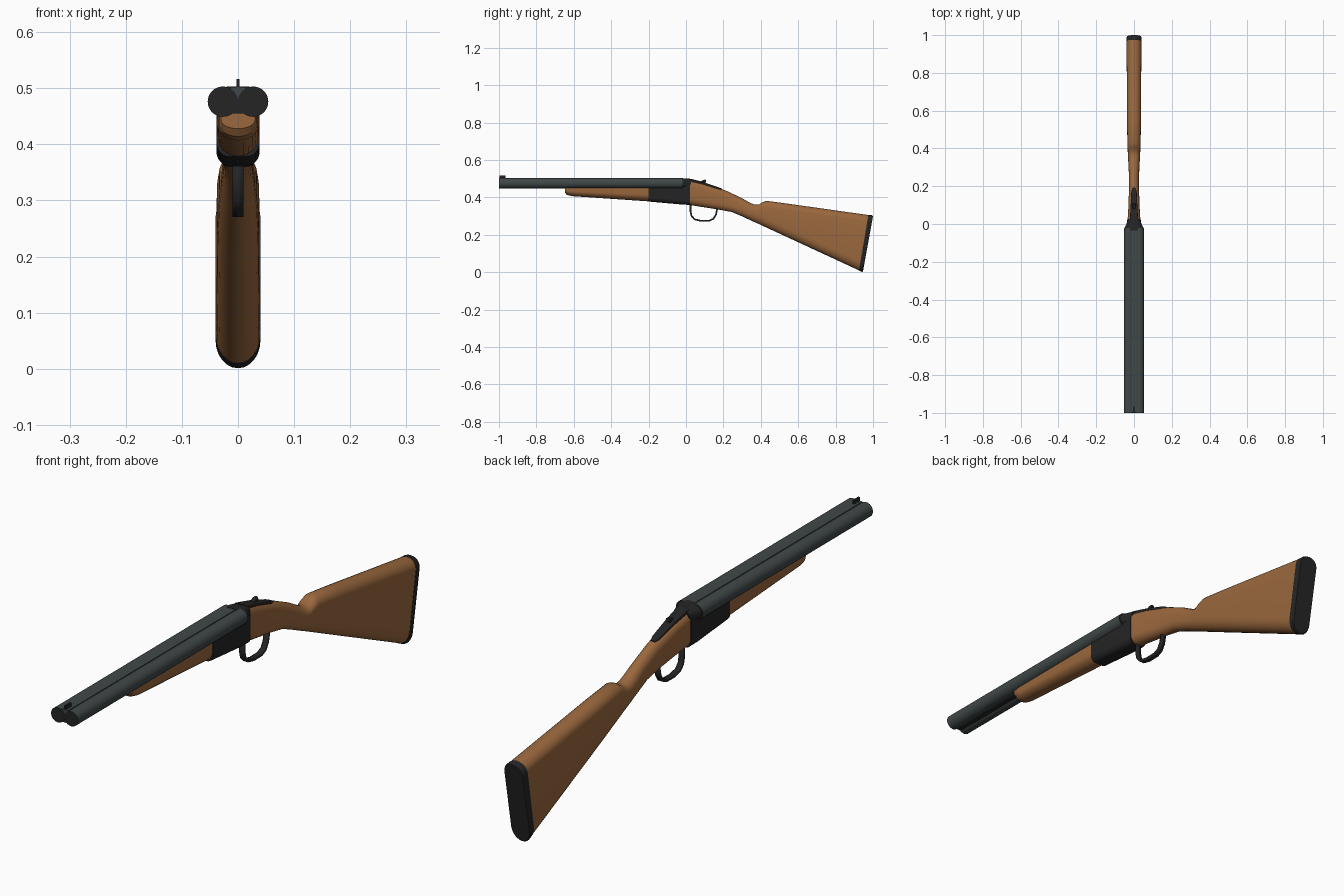
import bpy, bmesh, math
from mathutils import Vector


def material(name, col):
    m = bpy.data.materials.new(name)
    m.diffuse_color = (*col, 1)
    return m


WOOD = material("walnut wood", (0.33, 0.14, 0.048))
STEEL = material("grey barrel steel", (0.052, 0.064, 0.064))
DARK = material("dark metal", (0.018, 0.018, 0.018))


def finish(name, bm, mat, angle=35):
    bmesh.ops.recalc_face_normals(bm, faces=bm.faces[:])
    me = bpy.data.meshes.new(name)
    bm.to_mesh(me)
    bm.free()
    ob = bpy.data.objects.new(name, me)
    bpy.context.collection.objects.link(ob)
    me.materials.append(mat)
    bpy.ops.object.select_all(action='DESELECT')
    ob.select_set(True)
    bpy.context.view_layer.objects.active = ob
    bpy.ops.object.shade_smooth_by_angle(angle=math.radians(angle))
    return ob


def loft(name, stations, mat, rx=1.0, seg=6):
    """Station: y top, z top, y bottom, z bottom, half width, top and bottom corner height."""
    bm = bmesh.new()
    rings = []
    for yt, zt, yb, zb, w, rt, rb in stations:
        top, bot = Vector((0, yt, zt)), Vector((0, yb, zb))
        mid, up, h = (top + bot) / 2, (top - bot).normalized(), (top - bot).length / 2
        ring = []
        for q in range(4):
            sx = 1 if q in (0, 3) else -1
            r, sz = (rt, 1) if q < 2 else (rb, -1)
            r = min(r, h * 0.98)
            for i in range(seg + 1):
                if rx == 1 and i == seg and q in (0, 2):
                    continue  # shared point on the centre line
                a = math.pi / 2 * (q + i / seg)
                x = sx * w * (1 - rx) + w * rx * math.cos(a)
                ring.append(bm.verts.new(mid + up * (sz * (h - r) + r * math.sin(a)) + Vector((x, 0, 0))))
        rings.append(ring)
    n = len(rings[0])
    for a, b in zip(rings, rings[1:]):
        for i in range(n):
            bm.faces.new((a[i], a[(i + 1) % n], b[(i + 1) % n], b[i]))
    bm.faces.new(rings[0])
    bm.faces.new(rings[-1])
    return finish(name, bm, mat)


def box(name, x, y, z, mat):
    bm = bmesh.new()
    bmesh.ops.create_cube(bm, size=1)
    for v in bm.verts:
        v.co = Vector([(r[0] + r[1]) / 2 + c * (r[1] - r[0]) for r, c in zip((x, y, z), v.co)])
    return finish(name, bm, mat)


# Twin barrels with dark muzzle faces
for side, s in (("left", -1), ("right", 1)):
    bm = bmesh.new()
    bmesh.ops.create_cone(bm, cap_ends=True, segments=32, radius1=0.027, radius2=0.027, depth=0.98)
    for v in bm.verts:
        v.co = Vector((s * 0.027 + v.co.x, v.co.z - 0.51, 0.476 + v.co.y))
    ob = finish(side + "_barrel", bm, STEEL)
    ob.data.materials.append(DARK)
    for p in ob.data.polygons:
        if abs(p.normal.y) > 0.9:
            p.material_index = 1

# Ribs and bead sight
box("top_rib", (-0.013, 0.013), (-0.998, -0.03), (0.476, 0.502), STEEL)
box("bottom_rib", (-0.01, 0.01), (-0.998, -0.6), (0.455, 0.476), DARK)
box("front_sight", (-0.003, 0.003), (-0.998, -0.965), (0.5, 0.516), DARK)

# Wooden fore-end
loft("fore_end", [(-0.648, 0.458, -0.648, 0.428, 0.030, 0.002, 0.020),
                  (-0.640, 0.460, -0.638, 0.414, 0.034, 0.002, 0.030),
                  (-0.615, 0.462, -0.610, 0.407, 0.036, 0.002, 0.034),
                  (-0.2, 0.462, -0.2, 0.379, 0.037, 0.002, 0.036)], WOOD)

# Receiver and standing breech
loft("receiver", [(-0.2, 0.47, -0.2, 0.378, 0.0385, 0.002, 0.025),
                  (-0.02, 0.47, -0.02, 0.362, 0.0385, 0.002, 0.025),
                  (0.022, 0.47, 0.022, 0.36, 0.036, 0.002, 0.025)], DARK, rx=0.6)
loft("breech", [(-0.035, 0.503, -0.035, 0.45, 0.053, 0.026, 0.026),
                (-0.02, 0.503, -0.02, 0.45, 0.050, 0.024, 0.026),
                (0.0, 0.501, 0.0, 0.45, 0.040, 0.02, 0.02),
                (0.027, 0.498, 0.027, 0.44, 0.031, 0.02, 0.01)], DARK, rx=0.7)

# Stock: wrist, comb and butt
loft("stock", [(0.02, 0.495, 0.02, 0.36, 0.034, 0.035, 0.035),
               (0.09, 0.478, 0.08, 0.35, 0.030, 0.035, 0.035),
               (0.21, 0.438, 0.17, 0.336, 0.026, 0.035, 0.035),
               (0.29, 0.401, 0.245, 0.322, 0.027, 0.035, 0.035),
               (0.345, 0.370, 0.30, 0.299, 0.030, 0.033, 0.035),
               (0.368, 0.361, 0.325, 0.287, 0.031, 0.032, 0.038),
               (0.390, 0.362, 0.345, 0.278, 0.032, 0.033, 0.040),
               (0.408, 0.374, 0.362, 0.270, 0.033, 0.035, 0.042),
               (0.430, 0.382, 0.385, 0.260, 0.034, 0.036, 0.044),
               (0.55, 0.366, 0.51, 0.202, 0.037, 0.036, 0.048),
               (0.975, 0.306, 0.925, 0.01, 0.039, 0.036, 0.05)], WOOD)

# Butt pad
loft("butt_pad", [(0.975, 0.307, 0.925, 0.009, 0.040, 0.037, 0.05),
                  (0.994, 0.305, 0.942, 0.001, 0.040, 0.037, 0.05),
                  (1.0, 0.301, 0.946, 0.004, 0.037, 0.034, 0.047)], DARK)

# Top tang and opening lever
loft("tang", [(0.015, 0.501, 0.015, 0.475, 0.022, 0.004, 0.002),
              (0.09, 0.482, 0.09, 0.458, 0.018, 0.004, 0.002),
              (0.175, 0.454, 0.175, 0.432, 0.014, 0.004, 0.002),
              (0.193, 0.446, 0.193, 0.428, 0.008, 0.004, 0.002)], DARK, rx=0.3)
loft("top_lever", [(0.01, 0.503, 0.01, 0.49, 0.012, 0.004, 0.002),
                   (0.08, 0.486, 0.08, 0.474, 0.007, 0.004, 0.002),
                   (0.093, 0.494, 0.098, 0.476, 0.008, 0.005, 0.003),
                   (0.105, 0.495, 0.108, 0.482, 0.007, 0.005, 0.003)], DARK)

# Trigger guard: a bent strip
path = [(0.024, 0.37), (0.024, 0.325), (0.030, 0.300), (0.046, 0.283), (0.08, 0.275), (0.125, 0.276),
        (0.147, 0.286), (0.160, 0.308), (0.168, 0.345)]
bm = bmesh.new()
rows = [[bm.verts.new((x, y, z)) for x in (-0.01, 0.01)] for y, z in path]
for a, b in zip(rows, rows[1:]):
    bm.faces.new((a[0], a[1], b[1], b[0]))
guard = finish("trigger_guard", bm, DARK)
mod = guard.modifiers.new("thickness", 'SOLIDIFY')
mod.thickness = 0.009
mod.offset = 0
